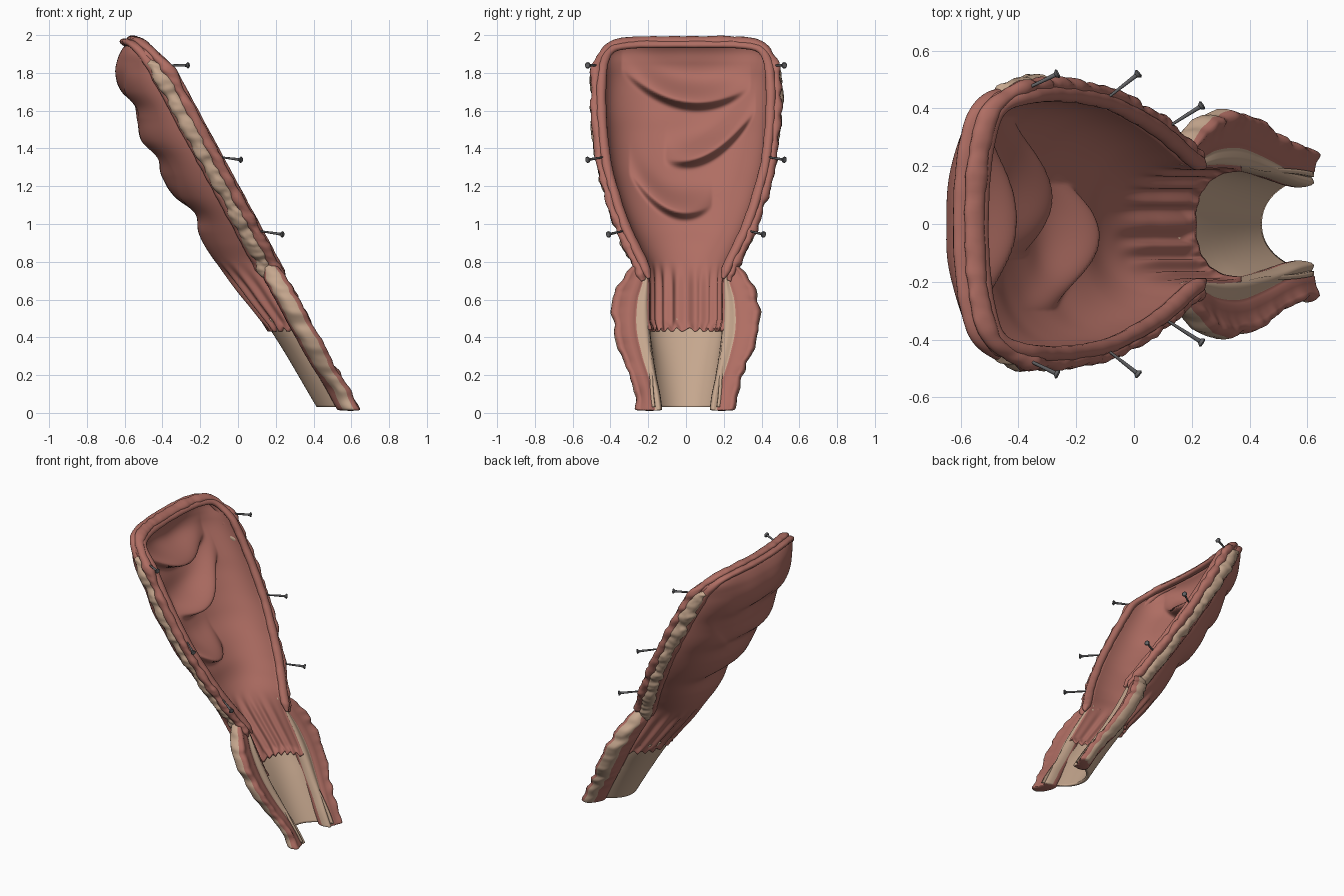
import bpy, bmesh, math
from mathutils import Vector, noise

if "Cube" in bpy.data.objects:
    bpy.data.objects.remove(bpy.data.objects["Cube"])


def material(name, rgb):
    m = bpy.data.materials.new(name)
    m.diffuse_color = (*rgb, 1)
    m.use_nodes = True
    m.node_tree.nodes["Principled BSDF"].inputs["Base Color"].default_value = m.diffuse_color
    return m


RED = material("tissue red", (0.43, 0.155, 0.125))
CREAM = material("tissue cream", (0.56, 0.385, 0.27))
GREY = material("pin grey", (0.12, 0.12, 0.125))


# ---------- helpers ----------
def interp(tab, t):
    """Smooth Hermite lookup in a table of (t, value)."""
    t = min(max(t, tab[0][0]), tab[-1][0])
    i = 0
    while i < len(tab) - 2 and t > tab[i + 1][0]:
        i += 1

    def slope(k):
        a, b = tab[max(k - 1, 0)], tab[min(k + 1, len(tab) - 1)]
        return (b[1] - a[1]) / (b[0] - a[0])
    (t0, v0), (t1, v1) = tab[i], tab[i + 1]
    d = t1 - t0
    s = (t - t0) / d
    return (v0 * (2*s**3 - 3*s*s + 1) + v1 * (3*s*s - 2*s**3)
            + d * slope(i) * (s**3 - 2*s*s + s) + d * slope(i + 1) * (s**3 - s*s))


def smooth01(a, b, t):
    t = min(max((t - a) / (b - a), 0), 1)
    return t * t * (3 - 2 * t)


def bump(a, b, c=0.0):
    return noise.noise(Vector((a, b, c)))


def loft(name, rings, mats, seg_mats=None, subsurf=0):
    """Skin closed rings into a capped, smooth tube."""
    bm = bmesh.new()
    vs = [[bm.verts.new(p) for p in r] for r in rings]
    n = len(rings[0])
    for r0, r1 in zip(vs, vs[1:]):
        for j in range(n):
            f = bm.faces.new((r0[j], r0[(j+1) % n], r1[(j+1) % n], r1[j]))
            f.material_index = seg_mats[j] if seg_mats else 0
    bm.faces.new(vs[0])
    bm.faces.new(vs[-1])
    bmesh.ops.recalc_face_normals(bm, faces=bm.faces)
    return finish(name, bm, mats, subsurf)


def finish(name, bm, mats, subsurf=0):
    for f in bm.faces:
        f.smooth = True
    me = bpy.data.meshes.new(name)
    bm.to_mesh(me)
    bm.free()
    ob = bpy.data.objects.new(name, me)
    bpy.context.collection.objects.link(ob)
    for m in mats:
        me.materials.append(m)
    if subsurf:
        mod = ob.modifiers.new("smooth", 'SUBSURF')
        mod.levels = mod.render_levels = subsurf
    return ob


# ---------- shape tables ----------
def rim_x(z, y=0.5):
    bow = max(0, 1 - (y / .46) ** 2)
    return 0.61 - 0.54 * z - (0.045 + .055 * bow) * smooth01(1.8, 1.97, z)


BACK = [(.03, .41), (.43, .17), (.65, .0), (.8, -.12), (.95, -.205), (1.05, -.23), (1.14, -.34),
        (1.25, -.40), (1.35, -.43), (1.44, -.515), (1.55, -.535), (1.62, -.55), (1.7, -.625),
        (1.8, -.65), (1.88, -.635), (1.93, -.61), (1.96, -.585)]
HALF = [(.02, .13), (.1, .14), (.3, .165), (.45, .19), (.7, .195), (.8, .21), (.9, .255), (1.0, .30),
        (1.15, .355), (1.34, .405), (1.6, .432), (1.84, .432), (1.9, .42), (1.96, .37)]
# inner folds: centre y, half width, z, tilt, curvature, height
FOLDS = [(0, .34, 1.65, -.14, 1.15, .135), (.13, .24, 1.38, .55, 1.8, .13),
         (-.08, .22, 1.08, -.4, 2.5, .105)]


def fold(y, z):
    total = 0
    for yc, hw, zc, tilt, curve, height in FOLDS:
        d = y - yc
        env = max(0, 1 - (d / hw) ** 2)
        t = z - (zc + tilt * d + curve * d * d)
        total += height * env * math.exp(-(t / (.09 if t > 0 else .03)) ** 2)
    return total


# ---------- trough shells ----------
def trough(name, z0, z1, rows, cols, mat, t_in, t_out, mucosa):
    bm = bmesh.new()
    grids = []
    for inner in (True, False):
        grid = []
        for i in range(rows + 1):
            zr = z0 + (z1 - z0) * i / rows
            xo = interp(BACK, zr)
            xs = sum(interp(BACK, zr + .025 * k) for k in range(-4, 5)) / 9
            blend = smooth01(.5, .9, zr) * (1 - smooth01(1.85, 1.95, zr))
            flare = 1 - smooth01(.05, .42, zr)      # canal opens out at the bottom
            row = []
            for j in range(cols + 1):
                a = math.pi * j / cols
                c, s = -math.cos(a), math.sin(a)
                z = zr
                t = t_in if inner else t_out
                if mucosa:
                    # frilled lower edge and vertical columns
                    edge = 1 - smooth01(z0, z0 + .05, zr)
                    z += .010 * math.sin(a * 24) * edge
                    ribs = smooth01(z0 - .02, z0 + .06, zr) * (1 - smooth01(.66, .82, zr))
                    t += .013 * math.cos(a * 18) * ribs * s
                    t += (-.008 if inner else .006) * edge
                w = interp(HALF, zr) + t + (.02 * flare if not mucosa else 0)
                if inner:
                    xb = xo * (1 - blend) + xs * blend + .045 - t
                else:
                    k = blend * (1 - s ** 3) * .8
                    xb = xo * (1 - k) + xs * k + .035 - t
                front = rim_x(zr, .46 * c) + (.03 * flare if not mucosa else 0)
                depth = max(front - xb, .015)
                y = w * math.copysign(abs(c) ** (.82 + .1 * flare), c)
                x = front - depth * s ** (.82 + .4 * flare)
                if mucosa:
                    x += fold(y, zr) * (1 if inner else .12) * s
                    x += .008 * bump(y * 5, zr * 5) * s
                row.append(bm.verts.new((x, y, z)))
            grid.append(row)
        grids.append(grid)
    g, h = grids
    for q in grids:
        for i in range(rows):
            for j in range(cols):
                bm.faces.new((q[i][j], q[i][j+1], q[i+1][j+1], q[i+1][j]))
    for i in range(rows):
        for j in (0, cols):
            bm.faces.new((g[i][j], g[i+1][j], h[i+1][j], h[i][j]))
    for j in range(cols):
        for i in (0, rows):
            bm.faces.new((g[i][j], g[i][j+1], h[i][j+1], h[i][j]))
    bmesh.ops.recalc_face_normals(bm, faces=bm.faces)
    return finish(name, bm, [mat])


trough("mucosa_trough", .44, 1.96, 170, 130, RED, 0, .035, True)
trough("lower_canal", .03, .50, 40, 60, CREAM, .012, .028, False)

# ---------- rolled rim of the upper part ----------
HALF_RIM = [(.20, .71), (.235, .80), (.28, .89), (.33, 1.0), (.38, 1.15), (.428, 1.34), (.452, 1.58),
            (.452, 1.76), (.437, 1.865), (.385, 1.935), (.27, 1.955), (.12, 1.957)]


def resample(pts, n):
    tab_y = [(i, p[0]) for i, p in enumerate(pts)]
    tab_z = [(i, p[1]) for i, p in enumerate(pts)]
    m = len(pts) - 1
    return [(interp(tab_y, m * i / n), interp(tab_z, m * i / n)) for i in range(n + 1)]


def roll(name, pts, n, o, h, ro, rh, rough, mat, seed, side=1):
    """Bumpy tube beside the rim: o = outward offset, h = offset along x."""
    path = resample(pts, n)
    rings = []
    for i, (y, z) in enumerate(path):
        a, b = path[max(i - 1, 0)], path[min(i + 1, n)]
        ty, tz = b[0] - a[0], b[1] - a[1]
        ln = math.hypot(ty, tz)
        ny, nz = tz / ln, -ty / ln
        taper = min(1, .3 + min(i, n - i) / 8)
        top = smooth01(1.8, 1.95, z)         # layers merge across the top
        ring = []
        for k in range(14):
            t = 2 * math.pi * k / 14
            e = rough * (bump(y * 14 * side, z * 14, seed) + .6 * bump(y * 30 * side, z * 30, seed + k * .3))
            e *= 1 - .6 * top
            oo = o * (1 - .4 * top) + (ro * taper * (1 - .15 * top) + e) * math.cos(t)
            hh = h * (1 - .4 * top) + (rh * taper + e) * math.sin(t)
            py, pz = y + oo * ny, z + oo * nz
            ring.append((rim_x(z, y) - .54 * (pz - z) + hh, py * side, pz))
        rings.append(ring)
    return loft(name, rings, [mat])


full = HALF_RIM + [(-y, z) for y, z in reversed(HALF_RIM)]
roll("rim_inner_lip", full, 260, -.005, .018, .026, .028, .003, RED, 1)
roll("rim_outer_lip", full, 300, .026, .002, .026, .034, .014, RED, 5)
roll("rim_back_layer", full, 260, .004, -.075, .026, .034, .006, RED, 9)
for side, tag in ((1, "right"), (-1, "left")):
    roll("rim_cream_layer_" + tag, HALF_RIM[:9], 200, .022, -.05, .03, .045, .018, CREAM, 13, side)

# ---------- flared flaps of the lower part ----------
INNER = [(.01, .125), (.1, .137), (.2, .158), (.4, .187), (.55, .197), (.7, .197), (.79, .205)]
MIDDLE = [(.01, .168), (.15, .19), (.3, .238), (.45, .27), (.6, .262), (.7, .232), (.79, .225)]
OUTER = [(.01, .265), (.1, .275), (.2, .30), (.35, .36), (.5, .388), (.62, .38), (.72, .335), (.79, .27)]
SEG = [1, 1, 1, 0, 0, 0, 0, 1, 1, 0, 0, 0]
for side, tag in ((1, "right"), (-1, "left")):
    rings = []
    for i in range(61):
        z = .01 + .78 * i / 60
        a, b, c = (interp(t, z) for t in (INNER, MIDDLE, OUTER))
        e = .014 * bump(z * 16, 3.3, side)
        g = .016 * bump(z * 25, 7.7, side)
        k = 1 - .4 * smooth01(.7, .79, z)
        low = 1 - smooth01(.1, .35, z)
        prof = [(a - .004, -.045), (a + .006, .012), ((a + b) / 2, .014), (b - .004, -.008),
                (b + .008, .02), ((b + c) / 2, .012), (c - .022 + e, .05 + g), (c + e, .012 + g - .01 * low),
                (c + e + g, -.035 + .012 * low), (c - .02 + e, -.082 + g + .03 * low),
                (b, -.095), (a + .005, -.085)]
        rings.append([(rim_x(z) + h * k + .012 * low, y * side, z) for y, h in prof])
    loft("lower_flap_" + tag, rings, [RED, CREAM], SEG, 1)

# ---------- pins ----------
PINS = [((-.40, .455, 1.84), (-.265, .52, 1.84)), ((-.10, .43, 1.355), (.015, .52, 1.34)),
        ((.10, .325, .965), (.235, .41, .945))]


def pin(name, p, q):
    p, q = Vector(p), Vector(q)
    d = (q - p).normalized()
    rot = d.to_track_quat('Z', 'Y').to_matrix().to_4x4()
    bm = bmesh.new()
    for r1, r2, a, b in ((.004, .008, p, q), (.009, .017, q - d * .01, q), (.017, .013, q, q + d * .005)):
        mat = rot.copy()
        mat.translation = (a + b) / 2
        bmesh.ops.create_cone(bm, cap_ends=True, segments=14, radius1=r1, radius2=r2,
                              depth=(b - a).length, matrix=mat)
    ob = finish(name, bm, [GREY])
    for f in ob.data.polygons:
        f.use_smooth = len(f.vertices) == 4


for n, (p, q) in enumerate(PINS, 1):
    for side, tag in ((1, "right"), (-1, "left")):
        pin(f"pin_{n}_{tag}", (p[0], p[1] * side, p[2]), (q[0], q[1] * side, q[2]))
